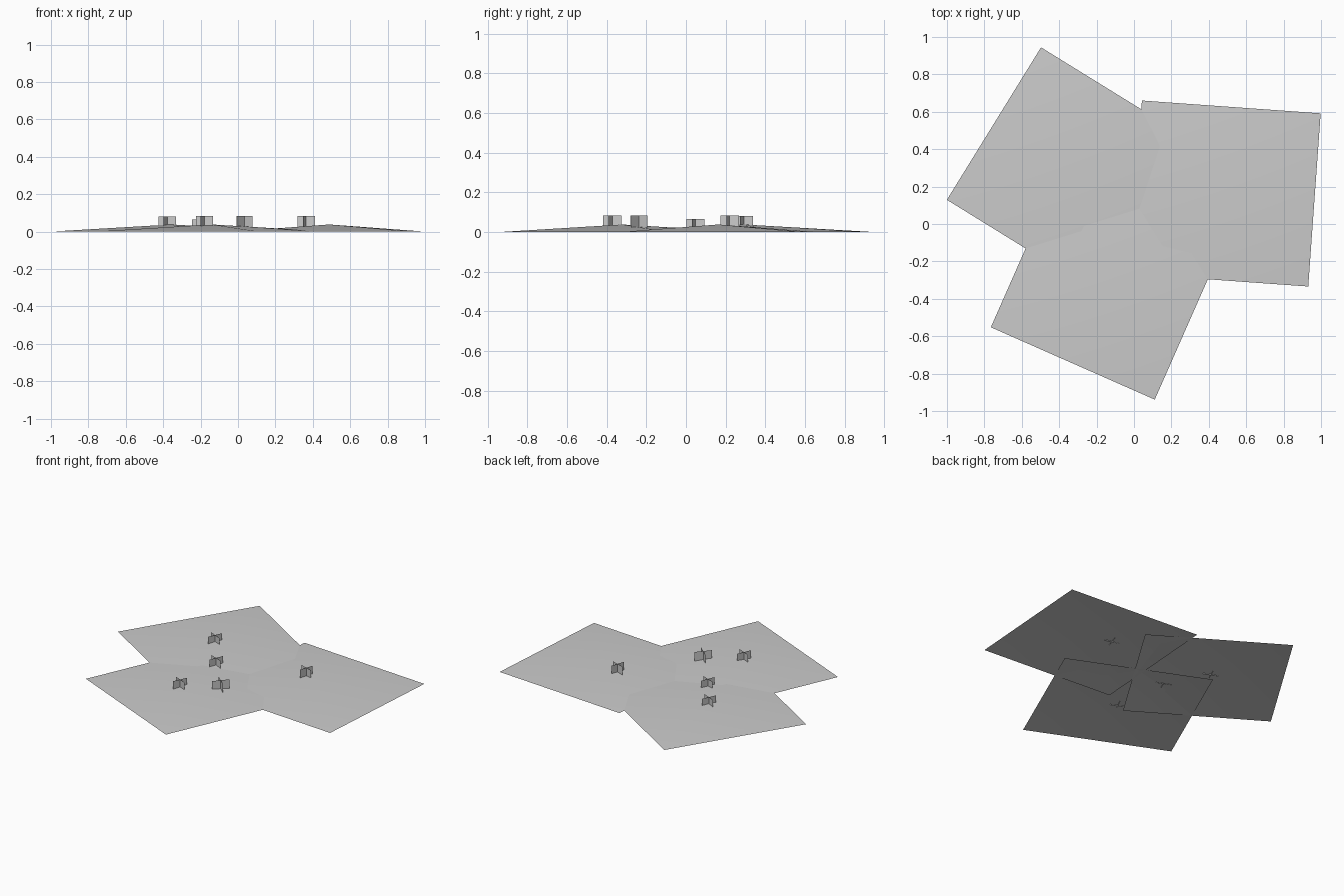
import bpy, bmesh
from math import radians
from mathutils import Matrix, Vector

cube = bpy.data.objects.get("Cube")
if cube:
    bpy.data.objects.remove(cube)

grey = bpy.data.materials.new("plain_grey")
grey.use_nodes = True
colour = (0.6, 0.6, 0.6, 1)
grey.diffuse_color = colour
grey.node_tree.nodes["Principled BSDF"].inputs["Base Color"].default_value = colour


def finish(bm, name, smooth=False):
    mesh = bpy.data.meshes.new(name)
    bm.to_mesh(mesh)
    bm.free()
    mesh.materials.append(grey)
    for face in mesh.polygons:
        face.use_smooth = smooth
    obj = bpy.data.objects.new(name, mesh)
    bpy.context.collection.objects.link(obj)


def ground_sheet(name, x, y, angle, length=0.958, width=0.928, rise=0.038):
    """Open rectangular sheet rising to a low point in the middle."""
    bm = bmesh.new()
    corners = [(-1, -1), (1, -1), (1, 1), (-1, 1)]
    rim = [bm.verts.new((a * length / 2, b * width / 2, 0)) for a, b in corners]
    peak = bm.verts.new((0, 0, rise))
    for i in range(4):
        bm.faces.new((rim[i], rim[(i + 1) % 4], peak))
    bm.transform(Matrix.Translation((x, y, 0)) @ Matrix.Rotation(radians(angle), 4, "Z"))
    finish(bm, name, smooth=True)


def crossed_tuft(name, x, y, bottom, top, angle, width=0.1):
    """Two upright flat cards crossing at right angles."""
    bm = bmesh.new()
    for turn in (angle, angle + 90):
        side = Matrix.Rotation(radians(turn), 3, "Z") @ Vector((width / 2, 0, 0))
        points = [(-side, bottom), (side, bottom), (side, top), (-side, top)]
        bm.faces.new([bm.verts.new((x + s.x, y + s.y, z)) for s, z in points])
    finish(bm, name)


# Three overlapping low mounds
ground_sheet("back_right_ground", -0.354, 0.293, 58.3)
ground_sheet("left_ground", 0.487, 0.163, -4.1)
ground_sheet("front_ground", -0.14, -0.321, -23.8)

# Small crossed tufts standing on the mounds
tufts = [
    (-0.378, 0.292, 0.030, 0.081, -24, 0.102),
    (-0.20, 0.048, 0.010, 0.065, -22, 0.1),
    (-0.179, -0.371, 0.029, 0.083, -24, 0.102),
    (0.035, -0.237, 0.020, 0.084, -41, 0.113),
    (0.364, 0.22, 0.024, 0.083, -18, 0.099),
]
for number, tuft in enumerate(tufts, 1):
    crossed_tuft(f"crossed_tuft_{number}", *tuft)
